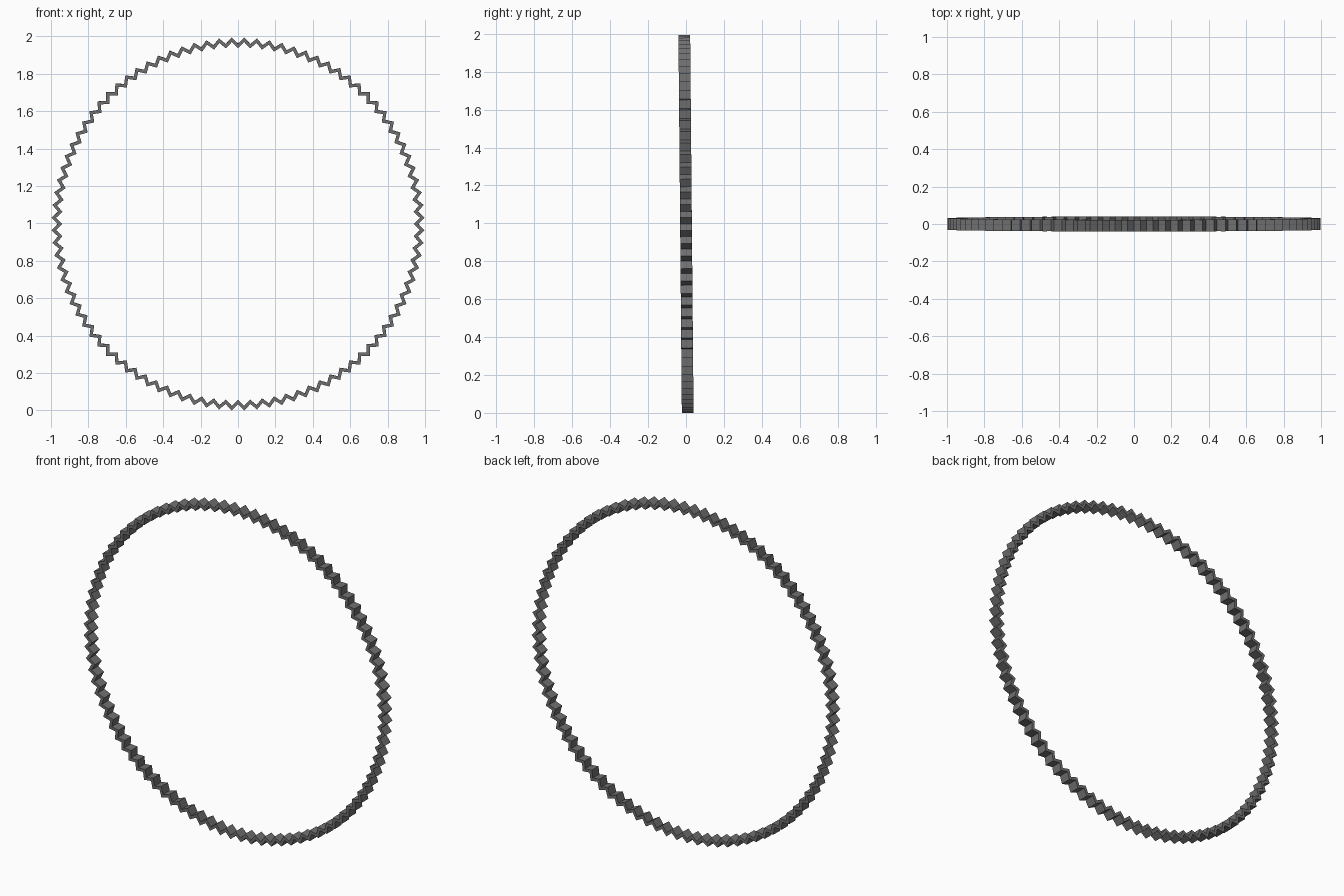
import bpy
import bmesh
from math import cos, sin, pi
from mathutils import Matrix

cube = bpy.data.objects.get("Cube")
if cube:
    bpy.data.objects.remove(cube, do_unlink=True)

TEETH = 92
OUTER = 0.997        # radius of the outer tips
FOLD = 0.032         # depth of each zigzag
WALL = 0.024         # radial thickness of the band
HALF_WIDTH = 0.031
TILT = 0.009

# Dark grey metal
grey = bpy.data.materials.new("dark_grey")
grey.use_nodes = True
colour = (0.16, 0.16, 0.16, 1)
grey.diffuse_color = colour
shader = grey.node_tree.nodes["Principled BSDF"]
shader.inputs["Base Color"].default_value = colour
shader.inputs["Roughness"].default_value = 0.7

# Zigzag band: one four-cornered section at each fold, valleys on the axes
bm = bmesh.new()
sections = []
for i in range(2 * TEETH):
    angle = pi * i / TEETH
    outer = OUTER - (FOLD if i % 2 == 0 else 0)
    corners = [(outer, -1), (outer, 1), (outer - WALL, 1), (outer - WALL, -1)]
    sections.append([bm.verts.new((r * cos(angle), side * HALF_WIDTH, r * sin(angle)))
                     for r, side in corners])

for i, a in enumerate(sections):
    b = sections[(i + 1) % len(sections)]
    for k in range(4):
        n = (k + 1) % 4
        bm.faces.new((a[k], a[n], b[n], b[k]))
bmesh.ops.recalc_face_normals(bm, faces=bm.faces)

# Lean the ring slightly forward and stand it on the floor
bm.transform(Matrix.Translation((0, 0, 1)) @ Matrix.Rotation(TILT, 4, "X"))
lowest = min(v.co.z for v in bm.verts)
bmesh.ops.translate(bm, verts=bm.verts, vec=(0, 0, -lowest))

mesh = bpy.data.meshes.new("zigzag_ring")
bm.to_mesh(mesh)
bm.free()
mesh.materials.append(grey)
ring = bpy.data.objects.new("zigzag_ring", mesh)
bpy.context.collection.objects.link(ring)
